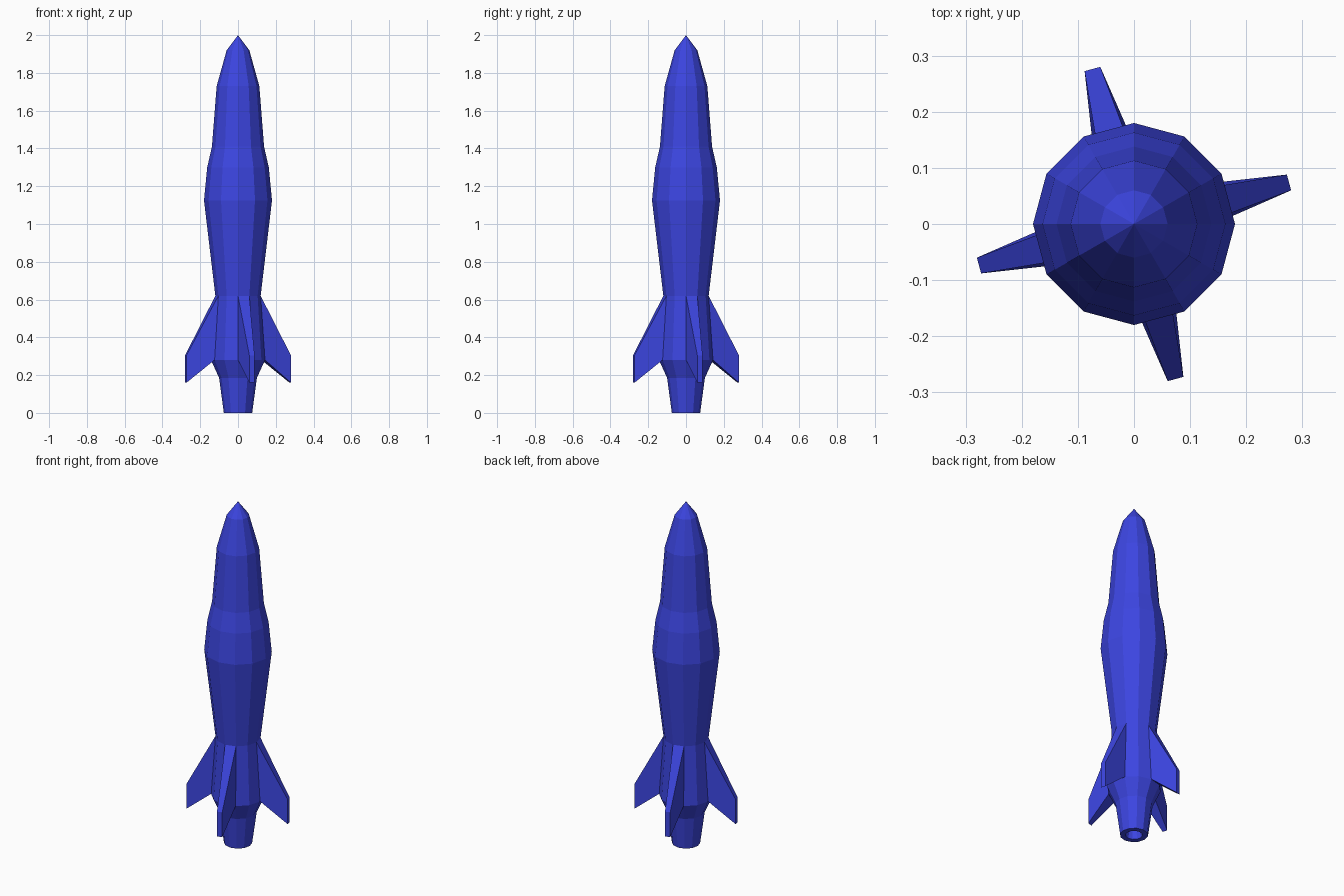
import bpy, bmesh
from math import cos, sin, pi
from mathutils import Vector

if "Cube" in bpy.data.objects:
    bpy.data.objects.remove(bpy.data.objects["Cube"])

SIDES = 12
# (radius, height) from inside the nozzle, round the rim and up to the nose
PROFILE = [(0.035, 0.12), (0.045, 0.0), (0.075, 0.0), (0.10, 0.185), (0.143, 0.28),
           (0.12, 0.62), (0.18, 1.125), (0.163, 1.30), (0.138, 1.41),
           (0.113, 1.73), (0.06, 1.92)]
FIN_BAND = 4      # profile segment the fins grow from

bm = bmesh.new()


def ring(r, z):
    return [bm.verts.new((r * cos(2 * pi * i / SIDES), r * sin(2 * pi * i / SIDES), z))
            for i in range(SIDES)]


# Body: stacked twelve-sided rings
rings = [ring(r, z) for r, z in PROFILE]
fin_faces = []
for k, (lo, hi) in enumerate(zip(rings, rings[1:])):
    for i in range(SIDES):
        j = (i + 1) % SIDES
        face = bm.faces.new((lo[i], lo[j], hi[j], hi[i]))
        if k == FIN_BAND and i % 3 == 0:
            fin_faces.append((face, (i + 0.5) * 2 * pi / SIDES))

# Nozzle floor and pointed nose
bm.faces.new(rings[0])
tip = bm.verts.new((0, 0, 2))
for i in range(SIDES):
    bm.faces.new((rings[-1][i], rings[-1][(i + 1) % SIDES], tip))

# Fins: pull four body faces outwards, swept down and tapered
for face, angle in fin_faces:
    out = Vector((cos(angle), sin(angle), 0))
    side = Vector((-sin(angle), cos(angle), 0))
    new = bmesh.ops.extrude_discrete_faces(bm, faces=[face])["faces"][0]
    for v in new.verts:
        top = v.co.z > 0.45
        sign = 1 if v.co.dot(side) > 0 else -1
        v.co = out * 0.286 + side * sign * 0.0145
        v.co.z = 0.305 if top else 0.16

bmesh.ops.recalc_face_normals(bm, faces=bm.faces)
mesh = bpy.data.meshes.new("rocket_body")
bm.to_mesh(mesh)
bm.free()
rocket = bpy.data.objects.new("rocket_body", mesh)
bpy.context.collection.objects.link(rocket)

# Blue paint
paint = bpy.data.materials.new("blue_paint")
paint.diffuse_color = (0.045, 0.06, 0.75, 1)
paint.use_nodes = True
paint.node_tree.nodes["Principled BSDF"].inputs["Base Color"].default_value = paint.diffuse_color
mesh.materials.append(paint)
